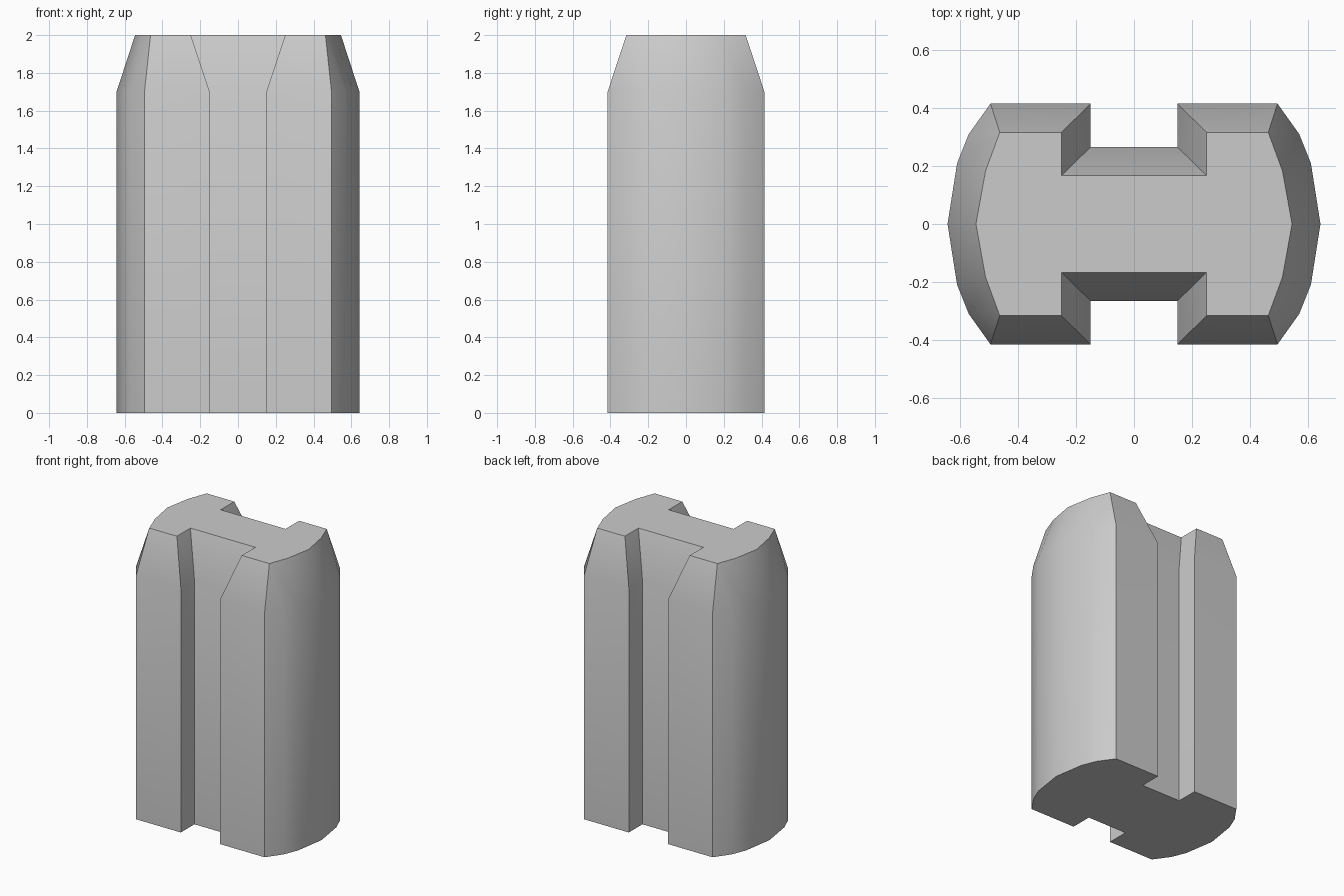
import bpy
import bmesh
import math

cube = bpy.data.objects.get("Cube")
if cube:
    bpy.data.objects.remove(cube, do_unlink=True)


def full_outline(quarter):
    """Mirror a quarter outline (groove to side midpoint) into a closed loop."""
    right = quarter + [(x, -y) for x, y in quarter[-2::-1]]
    return right + [(-x, -y) for x, y in right]


# Grooved body outline, and the smaller outline of its tapered top
body = full_outline([(0.15, 0.265), (0.15, 0.415), (0.495, 0.415),
                     (0.57, 0.31), (0.61, 0.21), (0.643, 0)])
top = full_outline([(0.25, 0.167), (0.25, 0.316), (0.463, 0.316),
                    (0.463, 0.316), (0.512, 0.183), (0.545, 0)])

# Stack the outlines: straight body, then chamfer
bm = bmesh.new()
rings = [[bm.verts.new((x, y, z)) for x, y in outline]
         for outline, z in ((body, 0), (body, 1.7), (top, 2))]
for lower, upper in zip(rings, rings[1:]):
    for i in range(len(lower)):
        j = (i + 1) % len(lower)
        bm.faces.new((lower[i], lower[j], upper[j], upper[i]))
bm.faces.new(rings[0])
bm.faces.new(rings[-1])
bmesh.ops.remove_doubles(bm, verts=bm.verts, dist=0.0005)
bmesh.ops.recalc_face_normals(bm, faces=bm.faces)

mesh = bpy.data.meshes.new("grooved_block")
bm.to_mesh(mesh)
bm.free()
block = bpy.data.objects.new("grooved_block", mesh)
bpy.context.collection.objects.link(block)

# Plain grey
grey = bpy.data.materials.new("light_grey")
grey.use_nodes = True
colour = (0.6, 0.6, 0.6, 1)
grey.diffuse_color = colour
grey.node_tree.nodes["Principled BSDF"].inputs["Base Color"].default_value = colour
mesh.materials.append(grey)

# Smooth the rounded sides and keep the corners crisp
bpy.ops.object.select_all(action="DESELECT")
block.select_set(True)
bpy.context.view_layer.objects.active = block
bpy.ops.object.shade_smooth_by_angle(angle=math.radians(30))
